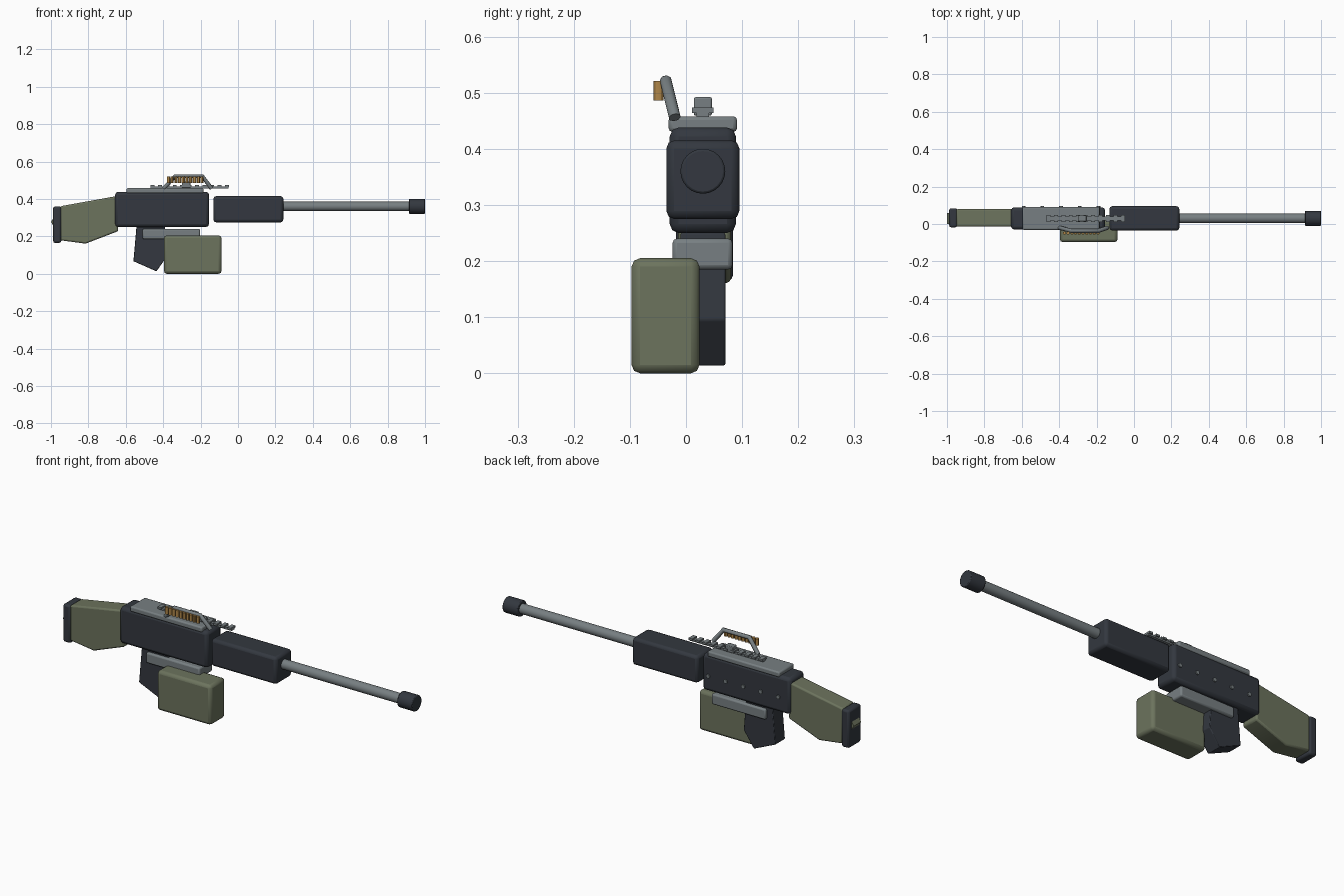
import bpy, bmesh, math
from mathutils import Vector

if "Cube" in bpy.data.objects:
    bpy.data.objects.remove(bpy.data.objects["Cube"])

CY = 0.03  # centre plane of the long parts


def material(name, rgb):
    m = bpy.data.materials.new(name)
    m.diffuse_color = (*rgb, 1)
    m.use_nodes = True
    m.node_tree.nodes["Principled BSDF"].inputs["Base Color"].default_value = m.diffuse_color
    return m


DARK = material("dark_slate", (0.033, 0.039, 0.050))
GREY = material("steel_grey", (0.185, 0.212, 0.223))
GREEN = material("olive_green", (0.150, 0.172, 0.110))
BRASS = material("brass", (0.42, 0.235, 0.065))


def finish(name, bm, mat, bevel=0.0, segments=2):
    bmesh.ops.recalc_face_normals(bm, faces=bm.faces)
    me = bpy.data.meshes.new(name)
    bm.to_mesh(me)
    bm.free()
    ob = bpy.data.objects.new(name, me)
    bpy.context.collection.objects.link(ob)
    me.materials.append(mat)
    if bevel:
        b = ob.modifiers.new("bevel", 'BEVEL')
        b.width, b.segments, b.limit_method = bevel, segments, 'ANGLE'
    bpy.ops.object.select_all(action='DESELECT')
    ob.select_set(True)
    bpy.context.view_layer.objects.active = ob
    bpy.ops.object.shade_smooth_by_angle(angle=math.radians(30))
    return ob


def box(name, x, y, z, mat, bevel=0.0):
    bm = bmesh.new()
    bmesh.ops.create_cube(bm, size=1)
    for v in bm.verts:
        v.co = [a + (b - a) * (c + 0.5) for (a, b), c in zip((x, y, z), v.co)]
    return finish(name, bm, mat, bevel)


def prism(name, profile, y0, y1, mat, bevel=0.0):
    """Side profile of (x, z) points extruded along y."""
    bm = bmesh.new()
    f = bm.faces.new([bm.verts.new((x, y0, z)) for x, z in profile])
    r = bmesh.ops.extrude_face_region(bm, geom=[f])
    for v in r["geom"]:
        if isinstance(v, bmesh.types.BMVert):
            v.co.y = y1
    return finish(name, bm, mat, bevel)


def rod(name, a, b, radius, mat, sides=16, bevel=0.0):
    a, b = Vector(a), Vector(b)
    bm = bmesh.new()
    bmesh.ops.create_cone(bm, cap_ends=True, segments=sides, radius1=radius,
                          radius2=radius, depth=(b - a).length)
    rot = (b - a).to_track_quat('Z', 'Y')
    for v in bm.verts:
        v.co = rot @ v.co + (a + b) / 2
    return finish(name, bm, mat, bevel)


# Body
box("receiver", (-0.657, -0.155), (-0.029, 0.089), (0.25, 0.438), DARK, 0.016)
box("handguard", (-0.131, 0.242), (-0.035, 0.095), (0.275, 0.415), DARK, 0.014)
box("top_cover", (-0.596, -0.185), (-0.031, 0.091), (0.43, 0.458), GREY, 0.007)
box("feed_tray", (-0.51, -0.203), (-0.024, 0.083), (0.185, 0.24), GREY, 0.008)
box("ammo_box", (-0.396, -0.088), (-0.097, 0.024), (0.0, 0.205), GREEN, 0.015)

# Barrel
rod("barrel", (0.2, CY, 0.36), (0.93, CY, 0.36), 0.025, GREY, 24)
rod("muzzle", (0.914, CY, 0.36), (1.0, CY, 0.36), 0.04, DARK, 24, 0.004)

# Grip
prism("grip", [(-0.543, 0.25), (-0.559, 0.067), (-0.436, 0.013),
               (-0.378, 0.095), (-0.39, 0.25)], -0.01, 0.07, DARK, 0.003)

# Shoulder stock with butt pad and rear wedge
prism("stock", [(-0.95, 0.361), (-0.65, 0.415), (-0.64, 0.228),
                (-0.815, 0.161), (-0.95, 0.179)], -0.014, 0.08, GREEN, 0.008)
box("butt_pad", (-0.988, -0.945), (-0.018, 0.084), (0.165, 0.36), DARK, 0.01)
prism("rear_wedge", [(-0.98, 0.308), (-1.0, 0.277), (-0.98, 0.245)],
      0.0, 0.06, GREEN)

# Sight rail with cross slats
box("rail_base", (-0.468, -0.05), (0.019, 0.041), (0.457, 0.467), GREY)
for i in range(11):
    x = -0.468 + i * 0.0398
    box(f"rail_slat_{i + 1}", (x, x + 0.021), (0.011, 0.049),
        (0.464, 0.474), GREY)
box("rear_sight", (-0.30, -0.255), (0.014, 0.046), (0.459, 0.492), GREY, 0.003)

# Carry handle: bent tube leaning to the front side
path = [(-0.398, -0.02, 0.456), (-0.336, -0.036, 0.521),
        (-0.190, -0.036, 0.521), (-0.142, -0.02, 0.456)]
curve = bpy.data.curves.new("carry_handle", 'CURVE')
curve.dimensions = '3D'
curve.bevel_depth, curve.bevel_resolution = 0.011, 2
curve.use_fill_caps = True
spline = curve.splines.new('POLY')
spline.points.add(len(path) - 1)
for p, co in zip(spline.points, path):
    p.co = (*co, 1)
handle = bpy.data.objects.new("carry_handle", curve)
bpy.context.collection.objects.link(handle)
curve.materials.append(GREY)

# Row of cartridges beside the handle
for i in range(10):
    x = -0.372 + i * 0.0199
    rod(f"cartridge_{i + 1}", (x, -0.049, 0.486), (x, -0.049, 0.521),
        0.0085, BRASS, 12)

# Rivets on the rear side of the receiver
for i in range(5):
    x = -0.59 + i * 0.1
    rod(f"rivet_{i + 1}", (x, 0.085, 0.33), (x, 0.095, 0.33), 0.01, GREY, 12)
